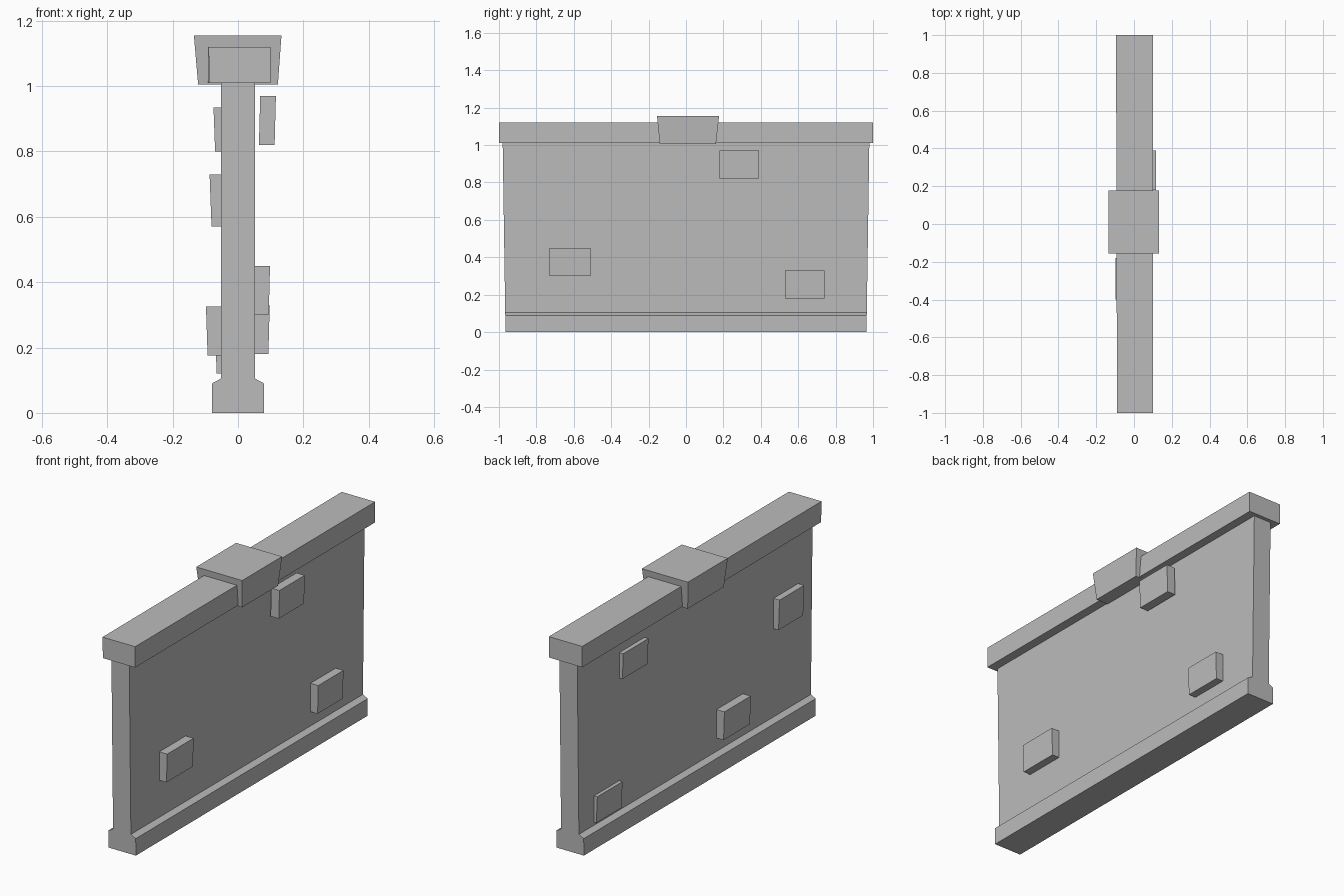
import bpy
import bmesh

cube = bpy.data.objects.get("Cube")
if cube:
    bpy.data.objects.remove(cube, do_unlink=True)

stone = bpy.data.materials.new("grey_stone")
stone.use_nodes = True
GREY = (0.5, 0.5, 0.5, 1)
stone.diffuse_color = GREY
stone.node_tree.nodes["Principled BSDF"].inputs["Base Color"].default_value = GREY


def loft(name, start, end):
    """Closed flat-faced solid between two matching polygon loops."""
    bm = bmesh.new()
    a = [bm.verts.new(p) for p in start]
    b = [bm.verts.new(p) for p in end]
    bm.faces.new(a)
    bm.faces.new(b)
    for i in range(len(a)):
        j = (i + 1) % len(a)
        bm.faces.new((a[i], a[j], b[j], b[i]))
    bmesh.ops.recalc_face_normals(bm, faces=bm.faces)
    mesh = bpy.data.meshes.new(name)
    bm.to_mesh(mesh)
    bm.free()
    mesh.materials.append(stone)
    obj = bpy.data.objects.new(name, mesh)
    bpy.context.collection.objects.link(obj)
    return obj


def rect(x0, x1, y0, y1, z):
    return [(x0, y0, z), (x1, y0, z), (x1, y1, z), (x0, y1, z)]


# Wall panel with flared plinth: mirrored profile, ends leaning slightly outward
half = [(0.08, 0), (0.08, 0.09), (0.052, 0.105), (0.052, 1.02)]
profile = half + [(-x, z) for x, z in reversed(half)]


def wall_end(side):
    return [(x, side * (0.965 + 0.015 * z), z) for x, z in profile]


loft("wall", wall_end(-1), wall_end(1))

# Coping along the top
loft("coping", [(-0.088, -1, 1.01), (0.1, -1, 1.01), (0.1, -1, 1.12), (-0.09, -1, 1.12)],
     [(-0.095, 1, 1.01), (0.098, 1, 1.01), (0.1, 1, 1.12), (-0.095, 1, 1.12)])

# Tapered block in the middle of the coping
loft("cap_block", rect(-0.122, 0.122, -0.14, 0.16, 1.005),
     rect(-0.135, 0.133, -0.155, 0.177, 1.155))

# Projecting bricks: side, y start, y end, z bottom, z top, outer x bottom, outer x top
bricks = [
    (1, 0.18, 0.39, 0.82, 0.97, 0.112, 0.116),
    (1, -0.73, -0.51, 0.30, 0.45, 0.094, 0.098),
    (1, 0.53, 0.74, 0.18, 0.33, 0.093, 0.097),
    (-1, 0.42, 0.63, 0.80, 0.935, 0.070, 0.075),
    (-1, -0.86, -0.655, 0.57, 0.73, 0.081, 0.087),
    (-1, -0.40, -0.18, 0.175, 0.325, 0.093, 0.098),
    (-1, 0.63, 0.84, 0.12, 0.26, 0.065, 0.071),
]
for n, (s, y0, y1, z0, z1, low, high) in enumerate(bricks, 1):
    loft(f"brick_{n}", rect(s * (low - 0.048), s * low, y0, y1, z0),
         rect(s * (high - 0.048), s * high, y0, y1, z1))
